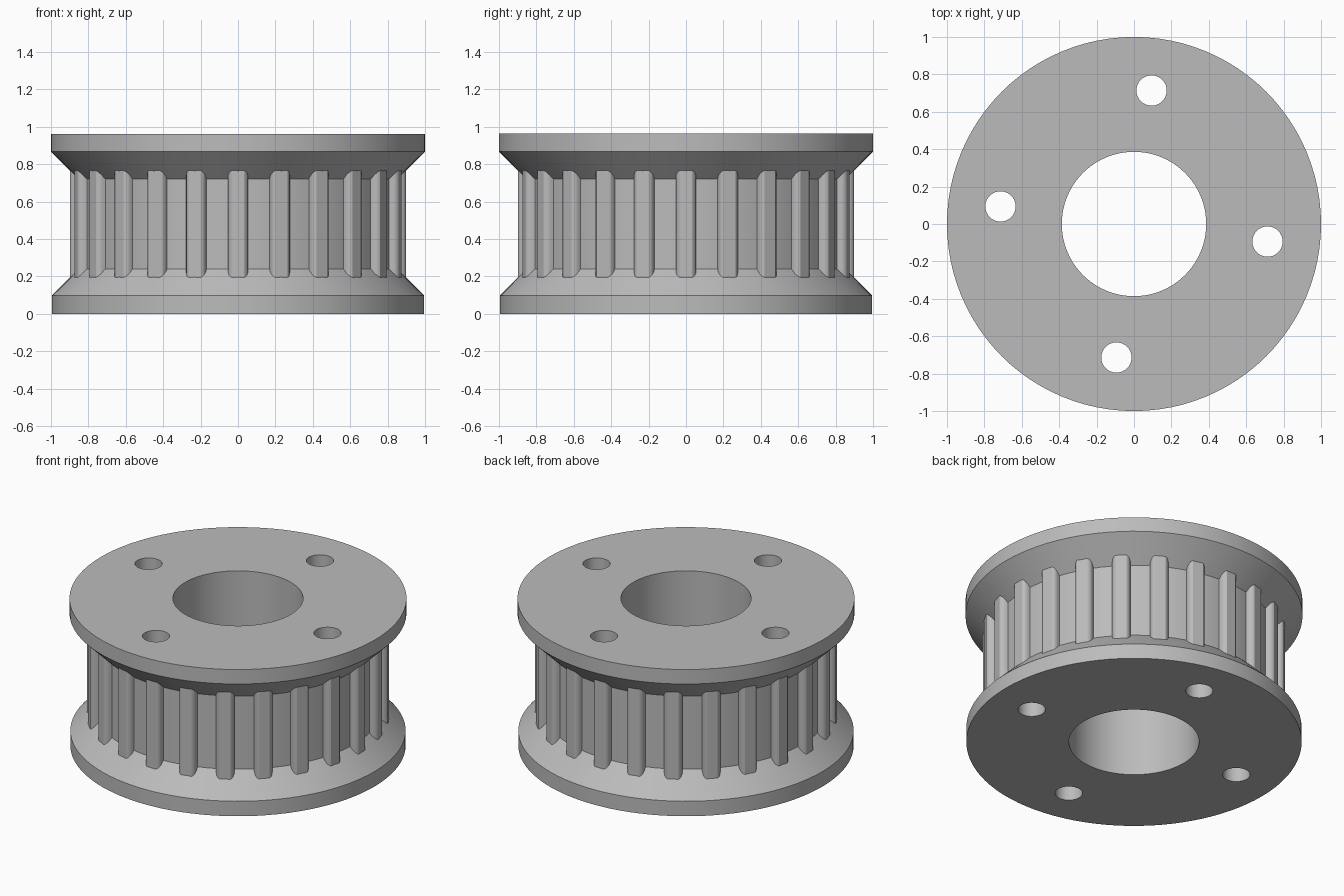
import bpy, bmesh
from math import cos, sin, pi, radians

if "Cube" in bpy.data.objects:
    bpy.data.objects.remove(bpy.data.objects["Cube"], do_unlink=True)

TEETH = 24
SEGMENTS = 96
HEIGHT = 0.963

grey = bpy.data.materials.new("plain grey")
grey.use_nodes = True
grey.diffuse_color = (0.5, 0.5, 0.5, 1)
grey.node_tree.nodes["Principled BSDF"].inputs["Base Color"].default_value = (0.5, 0.5, 0.5, 1)


def make_object(name, bm):
    bmesh.ops.recalc_face_normals(bm, faces=bm.faces)
    mesh = bpy.data.meshes.new(name)
    bm.to_mesh(mesh)
    bm.free()
    mesh.materials.append(grey)
    obj = bpy.data.objects.new(name, mesh)
    bpy.context.collection.objects.link(obj)
    return obj


def smooth(obj):
    bpy.ops.object.select_all(action="DESELECT")
    obj.select_set(True)
    bpy.context.view_layer.objects.active = obj
    bpy.ops.object.shade_smooth_by_angle(angle=radians(28))


def lathe(name, profile):
    """Revolve a closed (radius, height) profile around z."""
    bm = bmesh.new()
    rings = []
    for i in range(SEGMENTS):
        a = 2 * pi * i / SEGMENTS
        rings.append([bm.verts.new((r * cos(a), r * sin(a), z)) for r, z in profile])
    for i, ring in enumerate(rings):
        after = rings[(i + 1) % SEGMENTS]
        for j in range(len(profile)):
            k = (j + 1) % len(profile)
            bm.faces.new((ring[j], after[j], after[k], ring[k]))
    return make_object(name, bm)


# Hub with bore and two bevelled flanges
hub = lathe("pulley_body", [
    (0.386, 0), (0.995, 0), (0.995, 0.098), (0.852, 0.241),
    (0.852, 0.72), (1.0, 0.868), (1.0, HEIGHT), (0.386, HEIGHT)])

# Four bolt holes, turned half a tooth pitch
bm = bmesh.new()
for i in range(4):
    a = i * pi / 2 - pi / TEETH
    made = bmesh.ops.create_cone(bm, cap_ends=True, segments=40,
                                 radius1=0.081, radius2=0.081, depth=2)
    bmesh.ops.translate(bm, verts=made["verts"],
                        vec=(0.72 * cos(a), 0.72 * sin(a), HEIGHT / 2))
cutter = make_object("bolt_hole_cutter", bm)
cutter.hide_render = True
cut = hub.modifiers.new("bolt_holes", "BOOLEAN")
cut.operation = "DIFFERENCE"
cut.solver = "EXACT"
cut.object = cutter
bpy.context.view_layer.objects.active = hub
bpy.ops.object.modifier_apply(modifier=cut.name)
bpy.data.objects.remove(cutter, do_unlink=True)
smooth(hub)

# Round-cornered belt teeth, with ends buried in the flange bevels
half = [(0.82, 0.054), (0.868, 0.054), (0.881, 0.05), (0.891, 0.043), (0.897, 0.033)]
section = half + [(r, -w) for r, w in reversed(half)]
bm = bmesh.new()
for i in range(TEETH):
    a = 2 * pi * i / TEETH
    loops = [[bm.verts.new((r * cos(a) - w * sin(a), r * sin(a) + w * cos(a), z))
              for r, w in section] for z in (0.17, 0.79)]
    for loop in loops:
        bm.faces.new(loop)
    for j in range(len(section)):
        k = (j + 1) % len(section)
        bm.faces.new((loops[0][j], loops[0][k], loops[1][k], loops[1][j]))
smooth(make_object("belt_teeth", bm))
